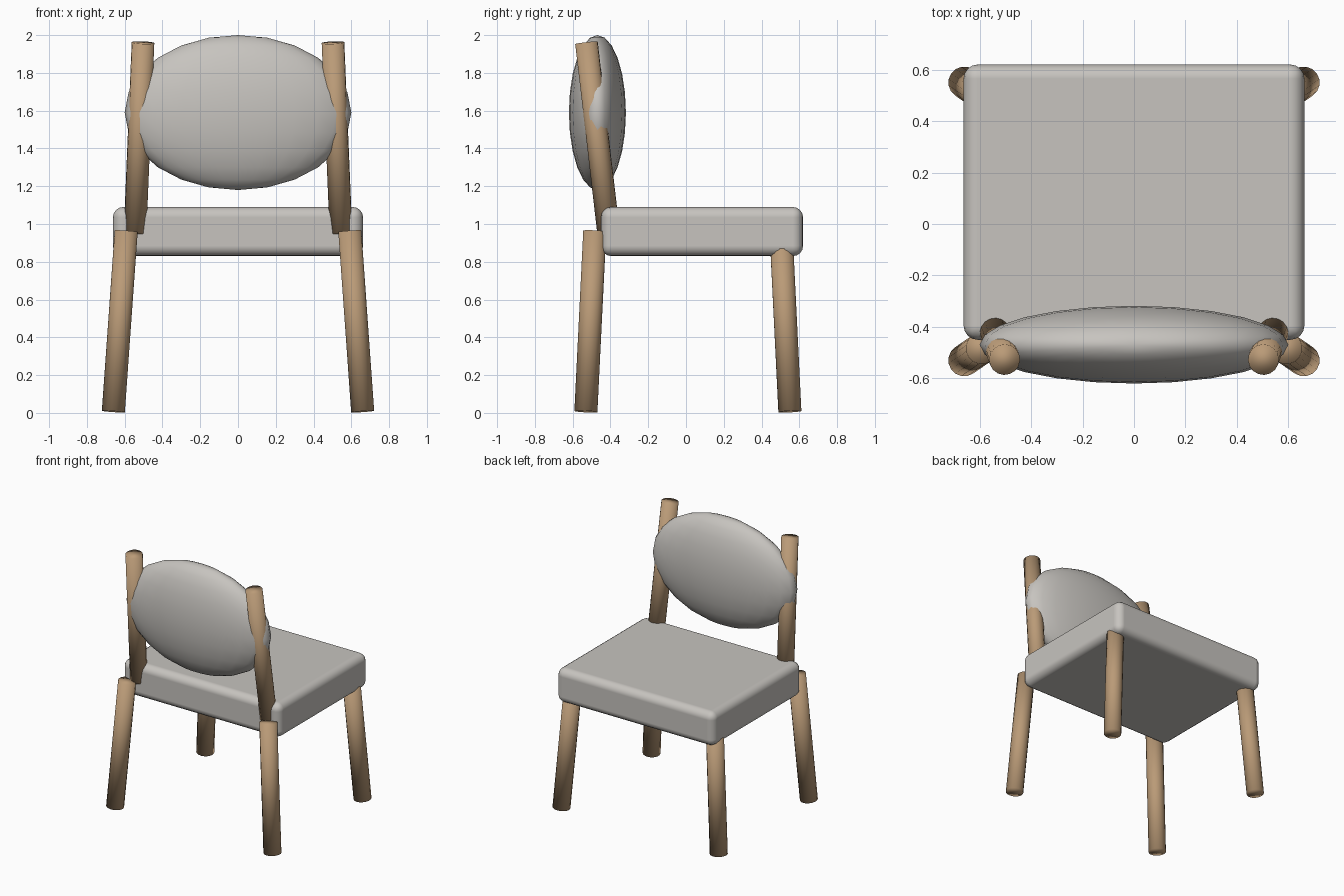
import bpy
from mathutils import Vector

cube = bpy.data.objects.get("Cube")
if cube:
    bpy.data.objects.remove(cube, do_unlink=True)


def material(name, colour):
    mat = bpy.data.materials.new(name)
    mat.use_nodes = True
    mat.diffuse_color = (*colour, 1)
    mat.node_tree.nodes["Principled BSDF"].inputs["Base Color"].default_value = (*colour, 1)
    return mat


wood = material("light_wood", (0.49, 0.325, 0.185))
fabric = material("pale_grey_fabric", (0.57, 0.55, 0.52))


def finish(name, mat):
    obj = bpy.context.object
    obj.name = name
    obj.data.materials.append(mat)
    bpy.ops.object.shade_smooth()
    return obj


def rod(name, bottom, top, radius):
    """Round wooden rod between two points."""
    a, b = Vector(bottom), Vector(top)
    bpy.ops.mesh.primitive_cylinder_add(
        vertices=16, radius=radius, depth=(b - a).length, location=(a + b) / 2,
        rotation=(b - a).to_track_quat("Z", "Y").to_euler())
    return finish(name, wood)


# Splayed legs and leaning backrest posts, mirrored left and right
for side, s in (("left", 1), ("right", -1)):
    rod(f"front_leg_{side}", (s * 0.66, -0.53, 0.007), (s * 0.592, -0.483, 0.962), 0.062)
    rod(f"back_leg_{side}", (s * 0.66, 0.55, 0.007), (s * 0.592, 0.503, 0.962), 0.062)
    rod(f"backrest_post_{side}", (s * 0.545, -0.41, 0.955), (s * 0.503, -0.527, 1.96), 0.06)

# Padded seat with rounded edges
bpy.ops.mesh.primitive_cube_add(size=1, location=(0, 0.085, 0.96))
seat = bpy.context.object
seat.scale = (1.325, 1.07, 0.26)
bpy.ops.object.transform_apply(location=False, rotation=False, scale=True)
finish("seat", fabric)
bevel = seat.modifiers.new("rounded_edges", "BEVEL")
bevel.width = 0.055
bevel.segments = 4
bevel.harden_normals = True

# Oval backrest cushion
bpy.ops.mesh.primitive_uv_sphere_add(segments=24, ring_count=12, radius=1,
                                     location=(0, -0.469, 1.59))
bpy.context.object.scale = (0.6, 0.151, 0.41)
bpy.ops.object.transform_apply(location=False, rotation=False, scale=True)
finish("backrest", fabric)
